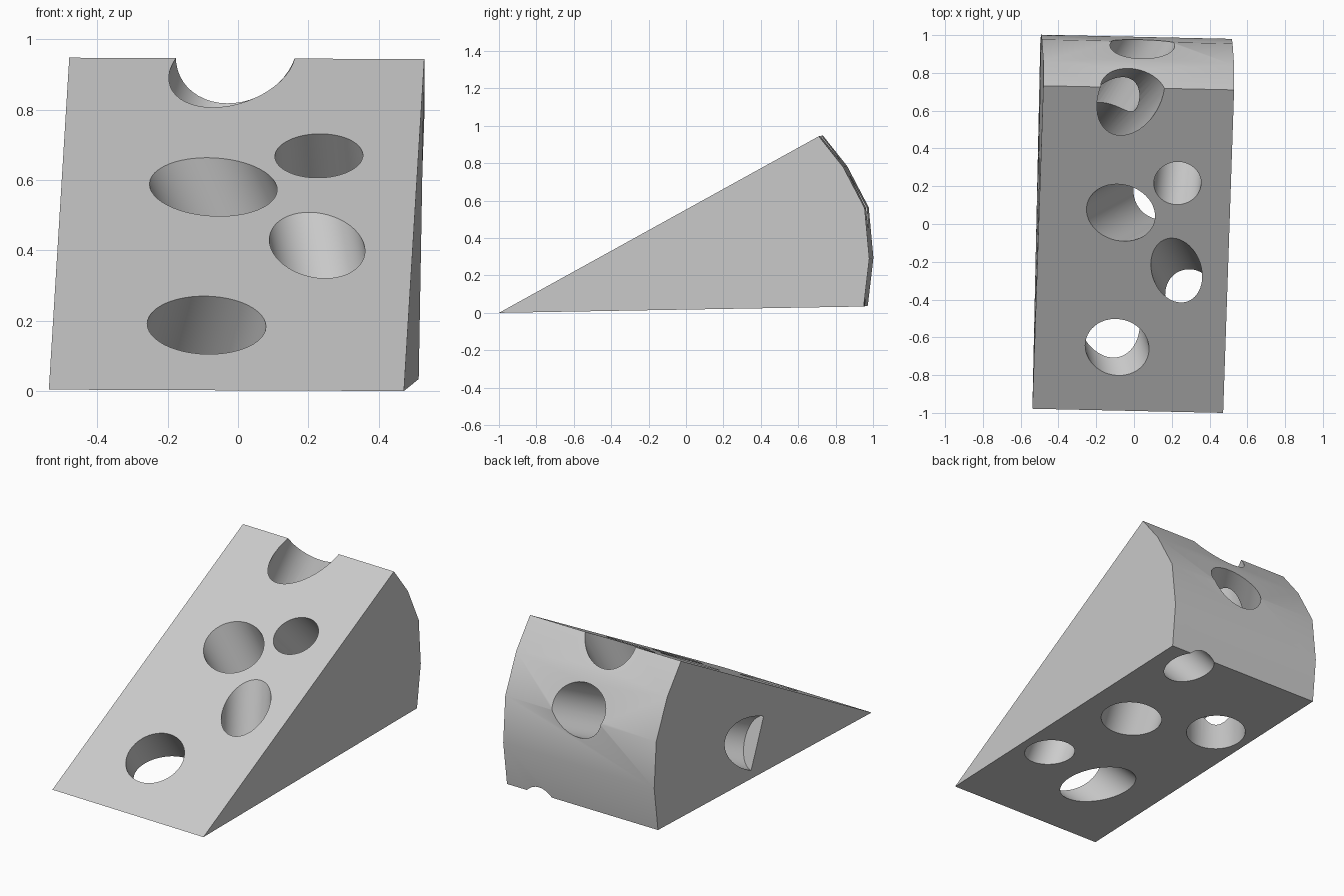
import bpy, bmesh
from mathutils import Vector

if "Cube" in bpy.data.objects:
    bpy.data.objects.remove(bpy.data.objects["Cube"])


def mesh_object(name, bm):
    bmesh.ops.recalc_face_normals(bm, faces=bm.faces)
    mesh = bpy.data.meshes.new(name)
    bm.to_mesh(mesh)
    bm.free()
    ob = bpy.data.objects.new(name, mesh)
    bpy.context.collection.objects.link(ob)
    return ob


# Wedge: right-hand profile swept straight across to the left side
profile = [(0.472, -1.0, 0.0), (0.53, 0.71, 0.944), (0.53, 0.84, 0.78),
           (0.522, 0.955, 0.56), (0.518, 0.98, 0.29), (0.514, 0.95, 0.034)]
bm = bmesh.new()
side = bm.faces.new([bm.verts.new(p) for p in profile])
swept = bmesh.ops.extrude_face_region(bm, geom=[side], use_keep_orig=True)
moved = [g for g in swept["geom"] if isinstance(g, bmesh.types.BMVert)]
bmesh.ops.translate(bm, verts=moved, vec=(-1.01, 0.022, 0.004))
wedge = mesh_object("cheese_wedge", bm)


def bore(start, end, r, extra=0.35):
    """Cut a round tunnel from start to end, run past the end by extra."""
    a, b = Vector(start), Vector(end)
    d = (b - a).normalized()
    a, b = a - d * 0.35, b + d * extra
    cutter_bm = bmesh.new()
    bmesh.ops.create_cone(cutter_bm, cap_ends=True, segments=48,
                          radius1=r, radius2=r, depth=(b - a).length)
    cutter = mesh_object("hole_cutter", cutter_bm)
    cutter.hide_render = True
    cutter.rotation_mode = "QUATERNION"
    cutter.rotation_quaternion = d.to_track_quat("Z", "Y")
    cutter.location = (a + b) / 2
    bpy.context.view_layer.objects.active = wedge
    mod = wedge.modifiers.new("hole", "BOOLEAN")
    mod.operation = "DIFFERENCE"
    mod.solver = "EXACT"
    mod.object = cutter
    bpy.ops.object.modifier_apply(modifier=mod.name)
    bpy.data.objects.remove(cutter)


# Tunnels from the sloped top to the underside
bore((-0.09, -0.65, 0.185), (-0.14, -0.48, 0.01), 0.165)
bore((0.225, -0.245, 0.415), (0.30, -0.38, 0.01), 0.132)
bore((-0.07, 0.06, 0.58), (0.18, 0.19, 0.02), 0.166)
bore((0.23, 0.215, 0.67), (0.29, 0.83, 0.03), 0.125)
# Bite through the ridge, down to the underside
bore((-0.04, 0.66, 0.85), (-0.29, 0.37, 0.02), 0.165)
# Tunnel from the rind that just breaks out of the left side
bore((0.035, 0.93, 0.595), (-0.513, 0.06, 0.21), 0.15, extra=0.0)

bpy.ops.object.select_all(action="DESELECT")
wedge.select_set(True)
bpy.context.view_layer.objects.active = wedge
bpy.ops.object.shade_smooth_by_angle(angle=0.5236)
